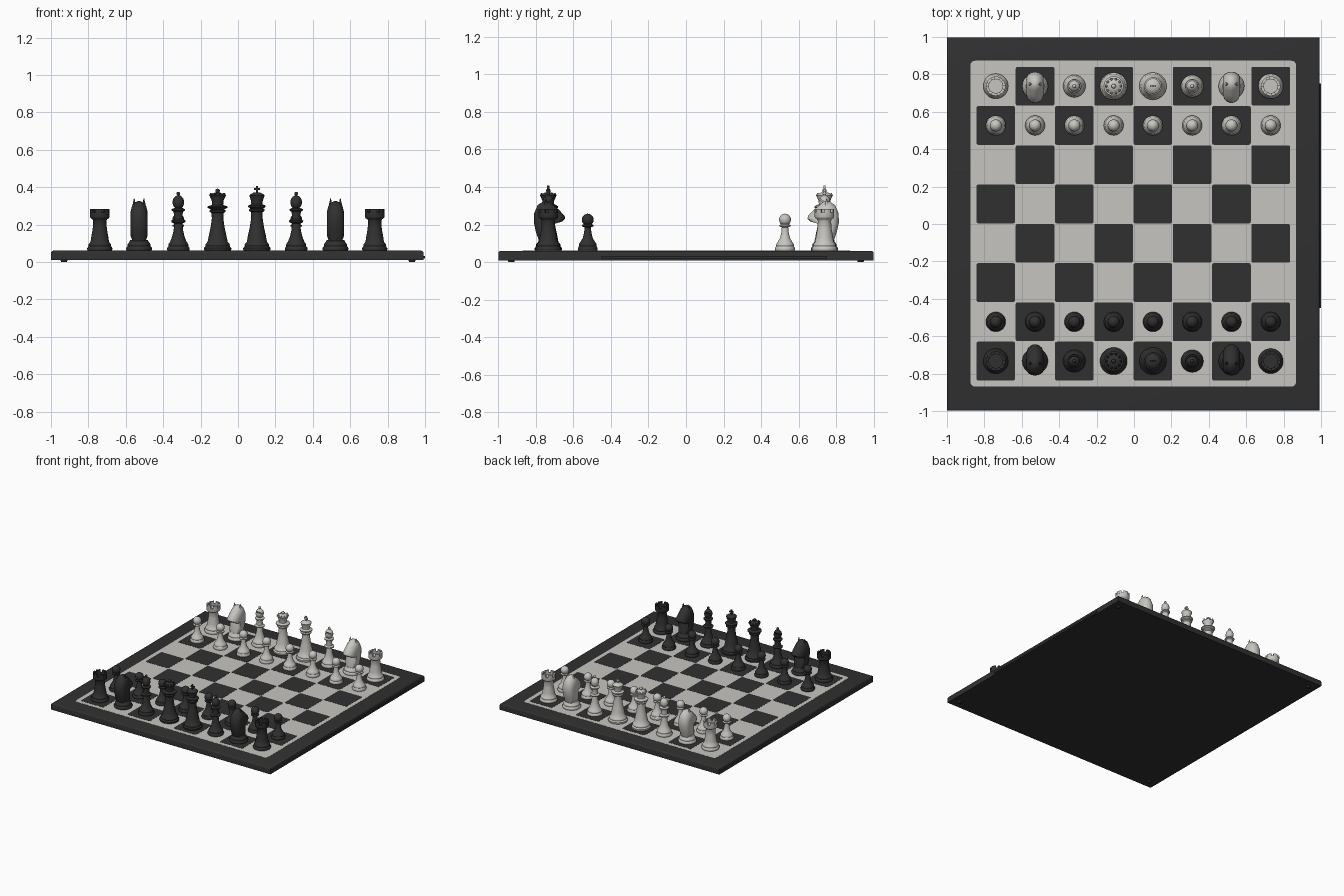
import bpy, bmesh, math
from mathutils import Matrix, Vector

default = bpy.context.scene.objects.get("Cube")
if default:
    bpy.data.objects.remove(default, do_unlink=True)

CX, CY, TOP, STEP = -0.004, 0.002, 0.06, 0.21   # board centre, top height, square size


def material(name, r, g, b):
    m = bpy.data.materials.new(name)
    m.use_nodes = True
    m.diffuse_color = (r, g, b, 1)
    shader = next(n for n in m.node_tree.nodes if n.type == "BSDF_PRINCIPLED")
    shader.inputs["Base Color"].default_value = (r, g, b, 1)
    shader.inputs["Roughness"].default_value = 0.6
    return m


charcoal = material("charcoal", 0.03, 0.03, 0.03)
ivory = material("ivory", 0.57, 0.56, 0.53)


def add_object(name, mesh, mat, loc=(0, 0, 0), turn=0):
    obj = bpy.data.objects.new(name, mesh)
    bpy.context.scene.collection.objects.link(obj)
    obj.location = loc
    obj.rotation_euler.z = turn
    if not mesh.materials:
        mesh.materials.append(mat)
    return obj


def to_mesh(bm, name, smooth=True):
    bmesh.ops.remove_doubles(bm, verts=bm.verts, dist=1e-5)
    bmesh.ops.recalc_face_normals(bm, faces=bm.faces)
    mesh = bpy.data.meshes.new(name)
    bm.to_mesh(mesh)
    bm.free()
    if smooth:
        mesh.shade_smooth()
        mesh.set_sharp_from_angle(angle=math.radians(40))
    return mesh


def add_box(bm, size, loc, tilt=0):
    mat = Matrix.Translation(loc) @ Matrix.Rotation(tilt, 4, "X") @ Matrix.Diagonal((*size, 1))
    bmesh.ops.create_cube(bm, size=1, matrix=mat)


def lathe(bm, profile, steps=28):
    verts = [bm.verts.new((r, 0, h)) for r, h in profile]
    edges = [bm.edges.new(pair) for pair in zip(verts, verts[1:])]
    bmesh.ops.spin(bm, geom=verts + edges, axis=(0, 0, 1), cent=(0, 0, 0),
                   steps=steps, angle=math.tau)
    bmesh.ops.remove_doubles(bm, verts=bm.verts, dist=1e-5)


def ball(r, centre, stretch=1, first=-60):
    """Profile points of a ball ending on the axis."""
    angles = [math.radians(first + (90 - first) * i / 8) for i in range(9)]
    return [(r * math.cos(a) if i < 8 else 0, centre + r * stretch * math.sin(a))
            for i, a in enumerate(angles)]


def foot(r):
    """Stepped moulding shared by every piece."""
    return [(0, 0), (r * .97, 0), (r, .006), (r, .014), (r * .88, .024),
            (r * .9, .03), (r * .87, .036), (r * .74, .046)]


def rounded_plate(name, w, d, z, h, corner, mat, loc):
    bm = bmesh.new()
    add_box(bm, (w, d, h), (0, 0, z + h / 2))
    upright = [e for e in bm.edges if abs(e.verts[0].co.z - e.verts[1].co.z) > h / 2]
    bmesh.ops.bevel(bm, geom=upright, offset=corner, segments=4, profile=.5, affect="EDGES")
    return add_object(name, to_mesh(bm, name, False), mat, loc)


# Board frame with a sloped upper rim
bm = bmesh.new()
add_box(bm, (1.992, 1.996, TOP - .01), (0, 0, TOP / 2 + .005))
rim = [e for e in bm.edges if all(v.co.z > TOP - .001 for v in e.verts)]
bmesh.ops.bevel(bm, geom=rim, offset=.012, segments=3, profile=.5, affect="EDGES")
add_object("board_frame", to_mesh(bm, "board_frame"), charcoal, (CX, CY - .002, 0))

# Side strip and corner feet
bm = bmesh.new()
add_box(bm, (.01, 1.2, .015), (.995, .15, .025))
add_object("side_strip", to_mesh(bm, "side_strip", False), charcoal)
bm = bmesh.new()
for sx in (-1, 1):
    for sy in (-1, 1):
        bmesh.ops.create_cone(bm, cap_ends=True, segments=16, radius1=.015, radius2=.02,
                              depth=.012, matrix=Matrix.Translation((sx * .93, sy * .93, .006)))
add_object("corner_feet", to_mesh(bm, "corner_feet"), charcoal)

# Playing field: pale plate with thin dark squares
rounded_plate("playing_field", 1.742, 1.742, TOP - .005, .006, .025, ivory, (CX, CY, 0))
for row in range(8):
    for col in range(8):
        if (row + col) % 2 == 0:
            rounded_plate("dark_square", .207, .207, TOP, .002, .01, charcoal,
                          (CX + (col - 3.5) * STEP, CY + (row - 3.5) * STEP, 0))


def make_pawn(bm):
    lathe(bm, foot(.053) + [(.026, .068), (.019, .1), (.017, .124), (.03, .13),
                            (.031, .136), (.017, .143)] + ball(.032, .165))


def make_rook(bm):
    lathe(bm, foot(.067) + [(.046, .07), (.038, .115), (.035, .16), (.039, .167), (.05, .174),
                            (.052, .18), (.052, .203), (.037, .203), (.037, .19), (0, .19)])
    # Battlements
    for k in range(6):
        ring = [bm.verts.new(Matrix.Rotation(k * math.tau / 6, 3, "Z") @ Vector(p))
                for p in ((.037, 0, .202), (.052, 0, .202), (.052, 0, .223), (.037, 0, .223))]
        face = bm.faces.new(ring)
        bmesh.ops.spin(bm, geom=[face], axis=(0, 0, 1), cent=(0, 0, 0),
                       steps=4, angle=math.radians(40))


def make_bishop(bm):
    lathe(bm, foot(.06) + [(.033, .075), (.025, .11), (.022, .145), (.037, .152), (.038, .16),
                           (.024, .168), (.022, .19), (.026, .208), (.036, .214), (.036, .221),
                           (.02, .228)] + ball(.031, .258, 1.2)[:-1] + ball(.01, .304))


def make_queen(bm):
    lathe(bm, foot(.073) + [(.047, .08), (.037, .125), (.031, .17), (.032, .2), (.042, .207),
                            (.043, .214), (.036, .22), (.053, .229), (.053, .236), (.03, .244),
                            (.031, .265), (.044, .295), (.038, .296), (.03, .302),
                            (.014, .31)] + ball(.012, .319))
    # Coronet points
    for k in range(10):
        turn = Matrix.Rotation(k * math.tau / 10, 4, "Z")
        bmesh.ops.create_cone(bm, cap_ends=True, segments=6, radius1=.009, radius2=.003, depth=.016,
                              matrix=turn @ Matrix.Translation((.038, 0, .299)))


def make_king(bm):
    lathe(bm, foot(.073) + [(.048, .08), (.038, .125), (.031, .17), (.031, .205), (.041, .212),
                            (.042, .219), (.034, .225), (.047, .233), (.047, .24), (.03, .248),
                            (.031, .265), (.041, .294), (.036, .3), (.02, .309), (0, .312)])
    # Cross
    add_box(bm, (.011, .011, .04), (0, 0, .326))
    add_box(bm, (.032, .011, .011), (0, 0, .329))


def make_knight(bm):
    lathe(bm, foot(.069) + [(.048, .056), (0, .06)])
    # Horse head, swelling from thin sides to the full outline
    outline = [(-.045, .04), (-.066, .1), (-.077, .15), (-.075, .2), (-.056, .243), (-.022, .265),
               (.004, .262), (.024, .245), (.052, .222), (.087, .186), (.09, .17), (.074, .155),
               (.045, .168), (.03, .16), (.036, .12), (.046, .08), (.046, .04)]
    layers = []
    for x, s in ((-.046, .55), (-.038, .8), (-.022, .94), (-.006, 1),
                 (.006, 1), (.022, .94), (.038, .8), (.046, .55)):
        layers.append([bm.verts.new((x, -.01 + (y + .01) * s, .13 + (h - .13) * s))
                       for y, h in outline])
    n = len(outline)
    for a, b in zip(layers, layers[1:]):
        for i in range(n):
            j = (i + 1) % n
            bm.faces.new((a[i], a[j], b[j], b[i]))
    caps = [bm.faces.new(layers[0]), bm.faces.new(layers[-1])]
    bmesh.ops.triangulate(bm, faces=caps)
    # Ears
    for side in (-1, 1):
        bmesh.ops.create_cone(bm, cap_ends=True, segments=10, radius1=.018, radius2=.002, depth=.07,
                              matrix=Matrix.Translation((side * .026, -.012, .242)))


def cut_slit(mesh):
    """Slanted cut in the bishop's head."""
    bm = bmesh.new()
    add_box(bm, (.1, .05, .007), (0, .026, .275), math.radians(40))
    cutter = add_object("slit_cutter", to_mesh(bm, "slit_cutter", False), charcoal)
    cutter.hide_render = True
    body = add_object("slit_body", mesh, charcoal)
    mod = body.modifiers.new("slit", "BOOLEAN")
    mod.operation, mod.object, mod.solver = "DIFFERENCE", cutter, "EXACT"
    bpy.context.view_layer.update()
    graph = bpy.context.evaluated_depsgraph_get()
    result = bpy.data.meshes.new_from_object(body.evaluated_get(graph))
    result.materials.clear()
    for helper in (cutter, body):
        bpy.data.objects.remove(helper, do_unlink=True)
    return result


# Both armies, facing each other across the board
makers = {"pawn": make_pawn, "rook": make_rook, "knight": make_knight,
          "bishop": make_bishop, "queen": make_queen, "king": make_king}
back_rank = ["rook", "knight", "bishop", "queen", "king", "bishop", "knight", "rook"]
shapes = {}
for kind, maker in makers.items():
    bm = bmesh.new()
    maker(bm)
    shapes[kind] = to_mesh(bm, kind)
shapes["bishop"] = cut_slit(shapes["bishop"])

for army, side, mat in (("dark", -1, charcoal), ("light", 1, ivory)):
    meshes = {kind: mesh.copy() for kind, mesh in shapes.items()}
    for col in range(8):
        for kind, rank in ((back_rank[col], 3.5), ("pawn", 2.5)):
            add_object(army + "_" + kind, meshes[kind], mat,
                       (CX + (col - 3.5) * STEP, CY + side * rank * STEP, TOP + .001),
                       math.pi if side > 0 else 0)
